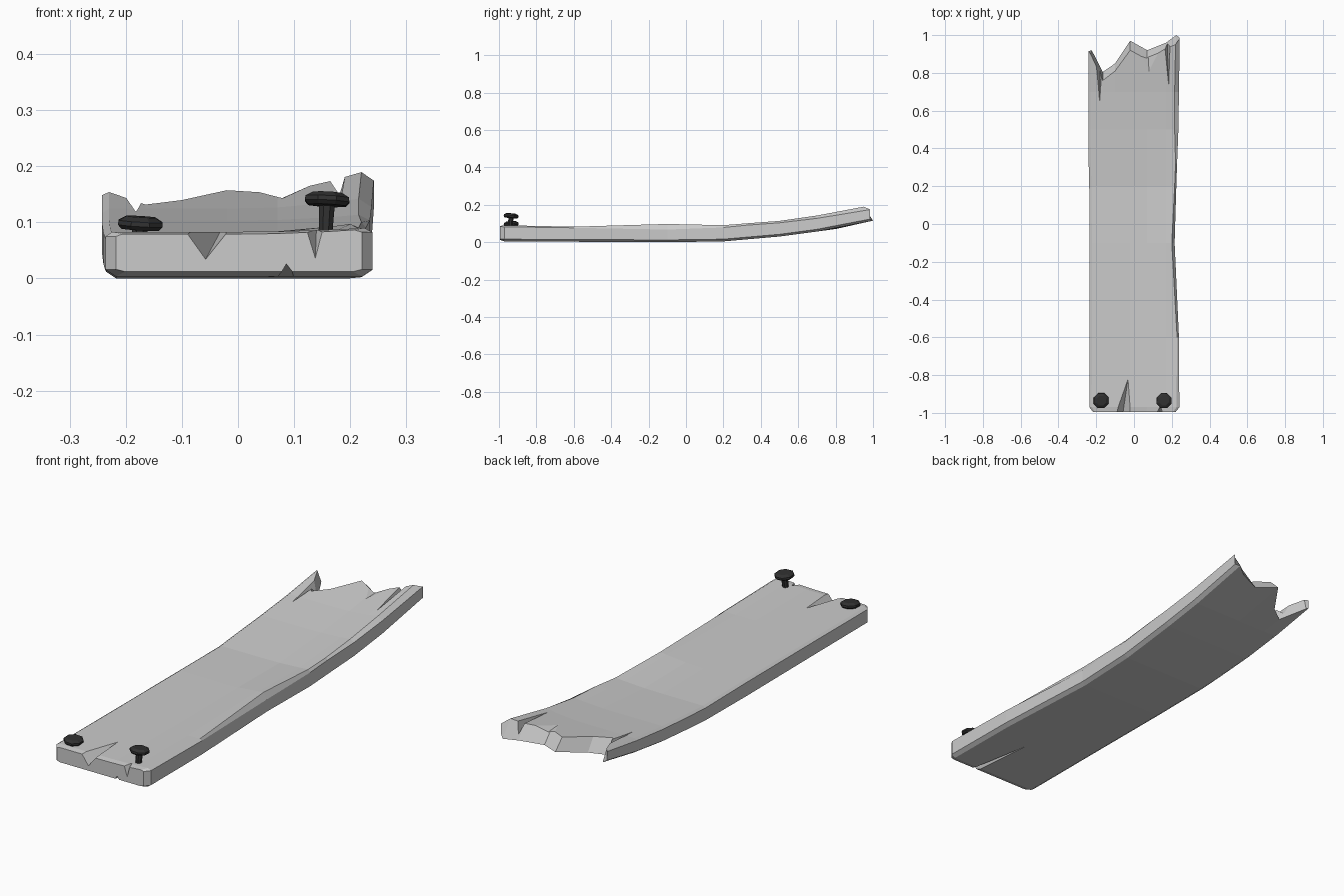
import bpy, bmesh, math
from mathutils import Matrix, Vector

if "Cube" in bpy.data.objects:
    bpy.data.objects.remove(bpy.data.objects["Cube"])


def interp(table, y):
    for (y0, a), (y1, b) in zip(table, table[1:]):
        if y <= y1:
            return a + (b - a) * max(0, (y - y0) / (y1 - y0))
    return table[-1][1]


# Lengthwise curves: underside, top, raised right edge
UNDER = [(-1, .004), (-.1, 0), (.2, .004), (.5, .03), (.8, .07), (1, .115)]
TOP = [(-1, .083), (-.1, .082), (.2, .08), (.5, .103), (.75, .13), (1, .17)]
CUP = [(-1, .008), (-.6, 0), (-.1, .02), (.2, .012), (.5, .012), (1, .032)]


def top_z(x, y):
    return interp(TOP, y) + interp(CUP, y) * max(0, x / .23) ** 2


def new_object(name, bm):
    bmesh.ops.recalc_face_normals(bm, faces=bm.faces)
    me = bpy.data.meshes.new(name)
    bm.to_mesh(me)
    bm.free()
    ob = bpy.data.objects.new(name, me)
    bpy.context.collection.objects.link(ob)
    return ob


# Plank: cross-sections lofted along y, splintered far end
COLS = [-.165, -.10, -.02, .07, .17]
END_TOP = [.90, .76, .81, .92, .87, .93, .95]
END_LOW = [.92, .805, .85, .97, .92, .96, 1.0]
# y, left x, right top x, right side x, drop of right side edge below the top
ROWS = [(-.97, -.236, .225, .24, .008), (-.6, -.235, .228, .238, .006),
        (-.1, -.235, .20, .215, .03), (.2, -.237, .215, .224, .012),
        (.32, -.24, .22, .228, .01), (.5, -.242, .215, .235, .01),
        (.7, -.242, .215, .238, .015), (None, -.242, .22, .242, .022)]


def section(bm, y, left, rt, rs, drop, sx=1, inset=0):
    n = len(COLS) + 2
    yt = END_TOP if y is None else [y] * n
    yb = END_LOW if y is None else [y] * n
    y_l, y_r = (.915, .985) if y is None else (y, y)
    xt = [left + .012] + COLS + [rt]
    xb = [left + .018] + COLS + [rs - .018]
    top = [Vector((x, a, top_z(x, a) - inset * .5)) for x, a in zip(xt, yt)]
    low = [Vector((x, b, interp(UNDER, b) + inset)) for x, b in zip(xb, yb)]
    right = [Vector((rs, y_r, top_z(rt, y_r) - drop)),
             Vector((rs, y_r, interp(UNDER, y_r) + .012))]
    lft = [Vector((left, y_l, interp(UNDER, y_l) + .012)),
           Vector((left, y_l, top_z(left, y_l) - .008))]
    ring = top + right + low[::-1] + lft
    for p in ring:
        p.x *= sx
    return [bm.verts.new(p) for p in ring]


bm = bmesh.new()
rings = [section(bm, -.995, *ROWS[0][1:], sx=.92, inset=.008)]
rings += [section(bm, *r) for r in ROWS]
m = len(rings[0])
for a, b in zip(rings, rings[1:]):
    for i in range(m):
        j = (i + 1) % m
        bm.faces.new((a[i], a[j], b[j], b[i]))
n = len(COLS) + 2
for r in (rings[0], rings[-1]):
    t, low = r[:n], r[n + 2:2 * n + 2][::-1]
    for i in range(n - 1):
        bm.faces.new((t[i], t[i + 1], low[i + 1], low[i]))
    bm.faces.new((t[-1], r[n], r[n + 1], low[-1]))
    bm.faces.new((t[0], low[0], r[2 * n + 2], r[2 * n + 3]))
plank = new_object("plank", bm)

# Splits and chips: each wedge is mouth, mouth, tip, root
WEDGES = [
    [(-.103, -1.01, .09), (-.012, -1.01, .09), (-.03, -.81, .086), (-.06, -1.01, .03)],
    [(.112, -1.01, .095), (.158, -1.01, .095), (.14, -.955, .095), (.137, -1.01, .014)],
    [(.07, -1.01, -.004), (.112, -1.01, -.004), (.04, -.62, -.002), (.088, -1.01, .027)],
    [(-.205, .86, .155), (-.165, .83, .155), (-.182, .63, .12), (-.18, .84, .10)],
    [(.155, .98, .195), (.195, .98, .20), (.185, .70, .146), (.175, .98, .13)],
    [(-.02, .97, .17), (.16, .97, .18), (.08, .80, .143), (.07, .97, .14)],
]
for pts in WEDGES:
    bm = bmesh.new()
    bmesh.ops.convex_hull(bm, input=[bm.verts.new(p) for p in pts])
    cutter = new_object("split_cutter", bm)
    cutter.hide_render = True
    mod = plank.modifiers.new("split", 'BOOLEAN')
    mod.operation, mod.solver, mod.object = 'DIFFERENCE', 'EXACT', cutter
    bpy.context.view_layer.objects.active = plank
    bpy.ops.object.modifier_apply(modifier=mod.name)
    bpy.data.objects.remove(cutter)

# Nails: eight-sided profile turned about a slightly tilted axis
iron = bpy.data.materials.new("dark_iron")
iron.diffuse_color = (.03, .03, .03, 1)
iron.use_nodes = True
iron.node_tree.nodes["Principled BSDF"].inputs["Base Color"].default_value = iron.diffuse_color


def nail(name, x, y, z, tilt_x, tilt_y):
    profile = [(.013, -.065), (.015, -.012), (.036, -.011), (.043, -.004),
               (.042, .004), (.028, .012)]
    bm = bmesh.new()
    loops = [[bm.verts.new((r * math.cos(k * math.pi / 4 + .39),
                            r * math.sin(k * math.pi / 4 + .39), h))
              for k in range(8)] for r, h in profile]
    for a, b in zip(loops, loops[1:]):
        for k in range(8):
            j = (k + 1) % 8
            bm.faces.new((a[k], a[j], b[j], b[k]))
    bm.faces.new(loops[0][::-1])
    bm.faces.new(loops[-1])
    bm.transform(Matrix.Translation((x, y, z))
                 @ Matrix.Rotation(tilt_x, 4, 'X') @ Matrix.Rotation(tilt_y, 4, 'Y'))
    new_object(name, bm).data.materials.append(iron)


nail("left_nail", -.174, -.935, .098, .05, .06)
nail("right_nail", .159, -.935, .141, -.08, .05)
